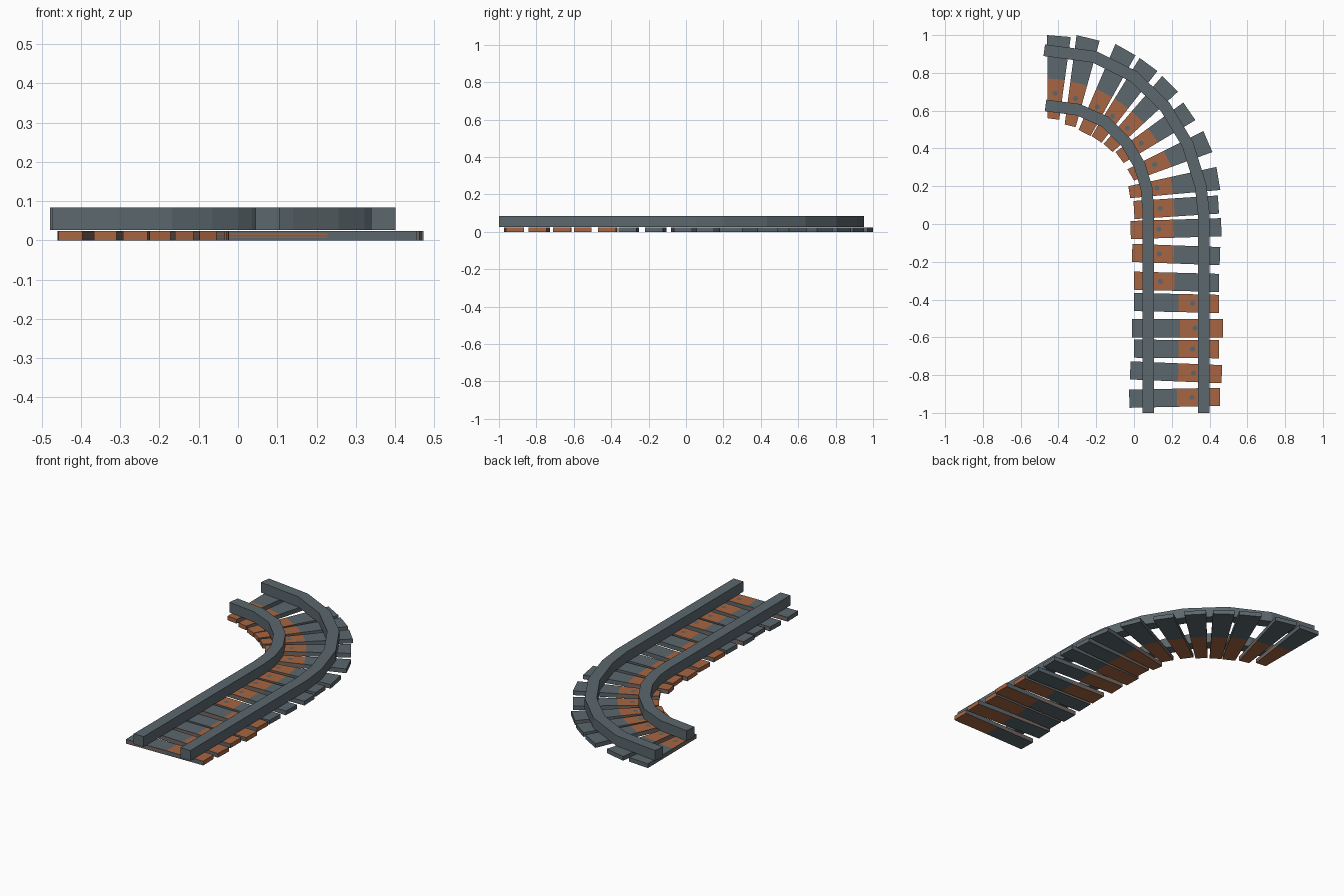
import bpy, bmesh, math
from mathutils import Vector

if "Cube" in bpy.data.objects:
    bpy.data.objects.remove(bpy.data.objects["Cube"])


def material(name, rgb):
    m = bpy.data.materials.new(name)
    m.diffuse_color = (*rgb, 1)
    m.use_nodes = True
    m.node_tree.nodes["Principled BSDF"].inputs["Base Color"].default_value = m.diffuse_color
    return m


GREY, BROWN = 0, 1
mats = [material("slate grey", (0.105, 0.136, 0.153)),
        material("rust brown", (0.386, 0.130, 0.054))]


def finish(bm, name):
    bmesh.ops.remove_doubles(bm, verts=bm.verts, dist=1e-5)
    bmesh.ops.recalc_face_normals(bm, faces=bm.faces)
    me = bpy.data.meshes.new(name)
    bm.to_mesh(me)
    bm.free()
    for m in mats:
        me.materials.append(m)
    bpy.context.collection.objects.link(bpy.data.objects.new(name, me))


# Rails: a square bar with mitred corners along a path
def rail(name, path, half=0.031, z0=0.026, z1=0.084):
    pts = [Vector(p) for p in path]
    bm = bmesh.new()
    rings = []
    for i, p in enumerate(pts):
        a = (p - pts[i - 1]).normalized() if i else None
        b = (pts[i + 1] - p).normalized() if i < len(pts) - 1 else None
        a, b = a or b, b or a
        t = (a + b).normalized()
        n = Vector((-t.y, t.x)) * half / max(t.dot(a), 0.5)
        rings.append([bm.verts.new((q.x, q.y, z)) for q, z in
                      ((p + n, z0), (p + n, z1), (p - n, z1), (p - n, z0))])
    for r, s in zip(rings, rings[1:]):
        for k in range(4):
            bm.faces.new((r[k], r[(k + 1) % 4], s[(k + 1) % 4], s[k]))
    bm.faces.new(rings[0])
    bm.faces.new(rings[-1])
    finish(bm, name)


rail("inner_rail", [(0.075, -1), (0.075, 0.08), (0.066, 0.19), (0.03, 0.31),
                    (-0.04, 0.43), (-0.15, 0.54), (-0.295, 0.605), (-0.468, 0.628)])
rail("outer_rail", [(0.37, -1), (0.37, 0.05), (0.353, 0.2), (0.285, 0.42),
                    (0.165, 0.62), (0.0, 0.78), (-0.21, 0.885), (-0.475, 0.92)])

TOP = 0.024
LEVELS = [0, 0.007, 0.010, 0.014, 0.017, TOP]


# Sleeper: two-coloured plank with streaked side boards and a nail head
def sleeper(name, ia, ib, oa, ob, brown_inner, split):
    ia, ib, oa, ob = map(Vector, (ia, ib, oa, ob))
    ma, mb = ia.lerp(oa, split), ib.lerp(ob, split)
    bm = bmesh.new()

    def face(pts, mat):
        bm.faces.new([bm.verts.new(p) for p in pts]).material_index = mat

    def wall(p, q, colour):
        for k in range(len(LEVELS) - 1):
            lo, hi = LEVELS[k], LEVELS[k + 1]
            c = colour if colour is not None else k % 2
            face([(*p, lo), (*q, lo), (*q, hi), (*p, hi)], c)

    inner, outer = (BROWN, GREY) if brown_inner else (GREY, BROWN)
    for quad, c in (((ia, ma, mb, ib), inner), ((ma, oa, ob, mb), outer)):
        for z in (0, TOP):
            face([(*p, z) for p in quad], c)
    for i, m, o in ((ia, ma, oa), (ib, mb, ob)):
        wall(i, m, None)
        wall(m, o, GREY)
    wall(ia, ib, inner)
    wall(oa, ob, outer)
    finish(bm, name)

    nail = ((ia + ib) / 2).lerp((oa + ob) / 2, 0.31 if brown_inner else 0.69)
    bm = bmesh.new()
    ring = [(nail.x + 0.014 * math.cos(a), nail.y + 0.014 * math.sin(a))
            for a in (k * math.tau / 8 for k in range(8))]
    cap = bm.faces.new([bm.verts.new((x, y, TOP + 0.001)) for x, y in ring])
    cap.normal_update()
    finish(bm, name + "_nail")


# Straight stretch: left y, right y, left x, right x
straight = [(-0.925, -0.915, -0.025, 0.455), (-0.775, -0.795, -0.02, 0.465),
            (-0.66, -0.663, 0, 0.45), (-0.552, -0.552, -0.01, 0.472),
            (-0.413, -0.423, 0, 0.45), (-0.3, -0.312, 0, 0.45),
            (-0.153, -0.17, -0.01, 0.455), (-0.032, -0.017, -0.018, 0.462),
            (0.074, 0.103, 0, 0.447)]
for n, (yl, yr, xl, xr) in enumerate(straight):
    h = 0.048
    s = (yr - yl) / (xr - xl) * h
    brown_inner = n >= 5
    sleeper(f"straight_sleeper_{n + 1}", (xl + s, yl - h), (xl - s, yl + h),
            (xr + s, yr - h), (xr - s, yr + h), brown_inner,
            0.475 if brown_inner else 0.525)

# Curve: wedge sleepers, two inner corners then two outer corners
curve = [(-0.02, 0.137, -0.03, 0.2, 0.457, 0.18, 0.436, 0.302),
         (0.0, 0.23, -0.035, 0.29, 0.415, 0.381, 0.367, 0.492),
         (-0.055, 0.323, -0.098, 0.381, 0.325, 0.55, 0.261, 0.643),
         (-0.113, 0.381, -0.161, 0.424, 0.232, 0.70, 0.15, 0.784),
         (-0.172, 0.43, -0.225, 0.466, 0.124, 0.81, 0.03, 0.879),
         (-0.23, 0.466, -0.293, 0.498, 0.008, 0.893, -0.098, 0.953),
         (-0.309, 0.513, -0.367, 0.527, -0.182, 0.97, -0.304, 1.0),
         (-0.396, 0.552, -0.457, 0.56, -0.335, 0.99, -0.46, 1.0)]
for n, c in enumerate(curve):
    sleeper(f"curve_sleeper_{n + 1}", c[0:2], c[2:4], c[4:6], c[6:8], True, 0.48)
